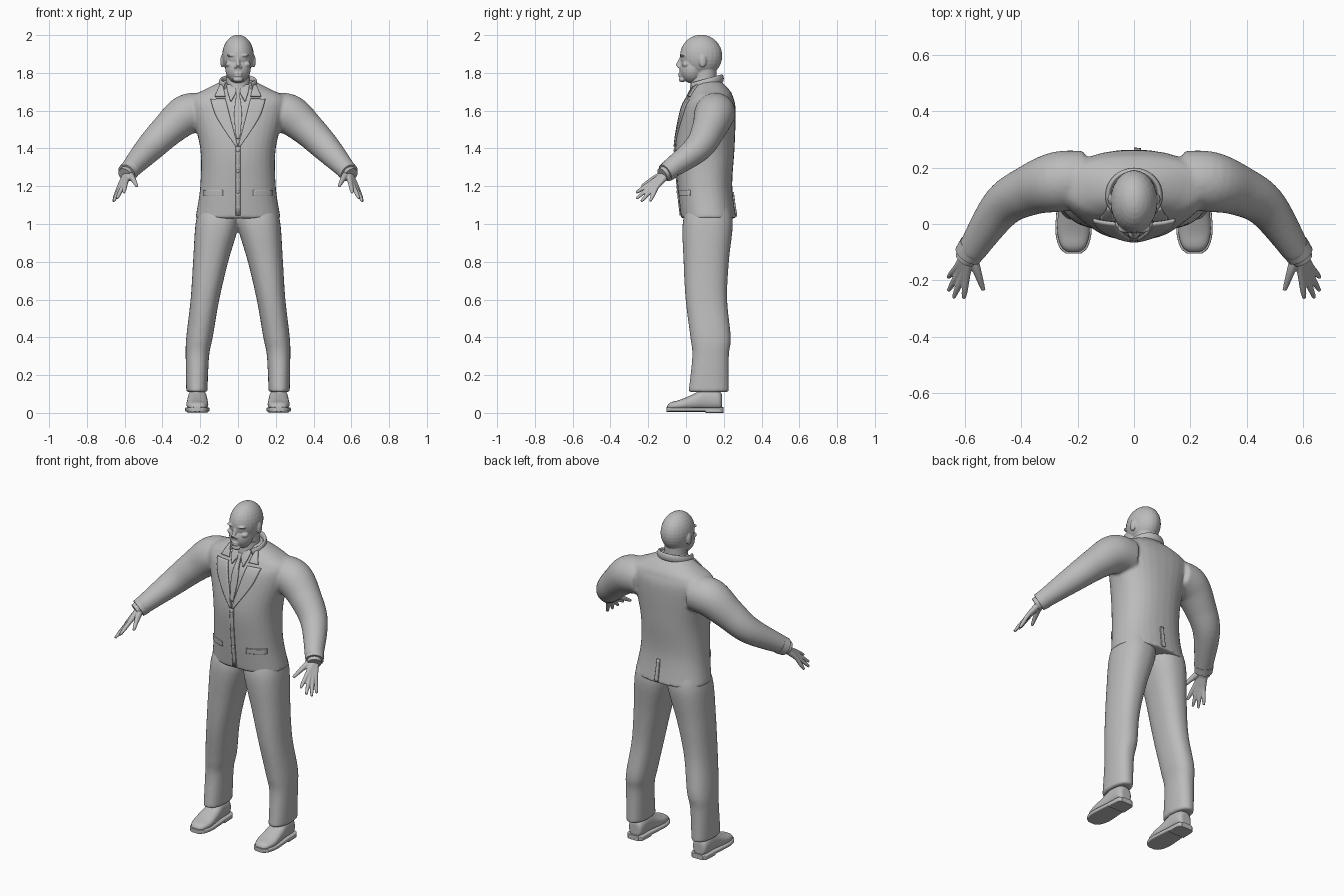
import bpy, bmesh, math
from mathutils import Matrix, Vector
from mathutils.bvhtree import BVHTree

default_cube = bpy.data.objects.get("Cube")
if default_cube:
    bpy.data.objects.remove(default_cube, do_unlink=True)

colour = (0.5, 0.5, 0.5, 1)
grey = bpy.data.materials.new("plain_grey")
grey.use_nodes = True
grey.diffuse_color = colour
grey.node_tree.nodes["Principled BSDF"].inputs["Base Color"].default_value = colour

SIDES = (1, -1)
ACROSS, DEPTH, UP = Vector((1, 0, 0)), Vector((0, 1, 0)), Vector((0, 0, 1))


# ---------- helpers ----------
def spline(rows, steps=6):
    """Resample rows of numbers along a smooth curve through them."""
    result = []
    last = len(rows) - 1
    for index in range(last):
        before, start = rows[max(index - 1, 0)], rows[index]
        end, after = rows[index + 1], rows[min(index + 2, last)]
        for step in range(steps):
            t = step / steps
            result.append([
                b + t / 2 * (c - a + t * (2 * a - 5 * b + 4 * c - d + t * (3 * (b - c) + d - a)))
                for a, b, c, d in zip(before, start, end, after)])
    return result + [list(rows[last])]


def sweep(bm, rows, second=None, power=2, side=1, count=32):
    """Skin rounded sections; each row is a centre followed by one or two radii.
    Sections span x and the second axis, or stand square to the path if none is given."""
    rows = spline(rows)
    centres = [Vector(row[:3]) for row in rows]
    rings = []
    for index, row in enumerate(rows):
        u, v = ACROSS, second
        if second is None:
            ahead = centres[min(index + 1, len(rows) - 1)]
            direction = ahead - centres[max(index - 1, 0)]
            u = direction.cross(UP).normalized()
            v = u.cross(direction).normalized()
        ring = []
        for corner in range(count):
            angle = math.tau * corner / count
            c, s = (math.copysign(abs(f) ** (2 / power), f) for f in (math.cos(angle), math.sin(angle)))
            point = centres[index] + u * row[3] * c + v * row[-1] * s
            point.x *= side
            ring.append(bm.verts.new(point))
        rings.append(ring)
    for lower, upper in zip(rings, rings[1:]):
        for k in range(count):
            bm.faces.new((lower[k - 1], lower[k], upper[k], upper[k - 1]))
    bm.faces.new(rings[0])
    bm.faces.new(rings[-1])


def ball(bm, centre, radii):
    matrix = Matrix.Translation(centre) @ Matrix.Diagonal((*radii, 1))
    bmesh.ops.create_uvsphere(bm, u_segments=24, v_segments=16, radius=1, matrix=matrix)


def finish(name, bm, voxel=None):
    """Make the object; with a voxel size its pieces melt into one smooth skin."""
    bmesh.ops.recalc_face_normals(bm, faces=bm.faces)
    mesh = bpy.data.meshes.new(name)
    bm.to_mesh(mesh)
    bm.free()
    mesh.materials.append(grey)
    part = bpy.data.objects.new(name, mesh)
    bpy.context.collection.objects.link(part)
    if voxel:
        blend = part.modifiers.new("blend", "REMESH")
        blend.mode = "VOXEL"
        blend.voxel_size = voxel
        blend.use_smooth_shade = True
        soften = part.modifiers.new("soften", "SMOOTH")
        soften.iterations = 4
    else:
        bpy.ops.object.select_all(action="DESELECT")
        part.select_set(True)
        bpy.context.view_layer.objects.active = part
        bpy.ops.object.shade_smooth_by_angle(angle=math.radians(40))
    return part


# ---------- jacket with sleeves ----------
bm = bmesh.new()
sweep(bm, [(0, .12, 1.03, .226, .146), (0, .1, 1.2, .2, .145), (0, .1, 1.4, .2, .157),
           (0, .12, 1.6, .25, .143), (0, .13, 1.67, .25, .12), (0, .13, 1.71, .18, .1),
           (0, .12, 1.76, .08, .06)], DEPTH, power=2.3)
for side in SIDES:
    sweep(bm, [(.17, .16, 1.59, .1), (.27, .15, 1.58, .107), (.37, .12, 1.5, .09),
               (.47, .06, 1.4, .075), (.58, -.1, 1.28, .05)], side=side)
jacket = finish("jacket", bm, voxel=.009)

# ---------- trousers ----------
bm = bmesh.new()
for side in SIDES:
    sweep(bm, [(.1, .12, 1.1, .1, .11), (.11, .115, 1, .115, .133), (.145, .107, .8, .093, .12),
               (.175, .108, .6, .076, .11), (.204, .13, .4, .07, .107), (.215, .13, .3, .062, .097),
               (.218, .12, .11, .056, .107)], DEPTH, power=2.3, side=side)
finish("trousers", bm, voxel=.009)

# ---------- head, face and neck ----------
bm = bmesh.new()
ball(bm, (0, .08, 1.89), (.084, .112, .112))  # skull
ball(bm, (0, .03, 1.82), (.067, .065, .075))  # jaw
ball(bm, (0, -.02, 1.765), (.027, .018, .015))  # chin
sweep(bm, [(0, .1, 1.65, .065), (0, .1, 1.83, .06)], DEPTH)
sweep(bm, [(0, -.02, 1.89, .008), (0, -.045, 1.835, .012)])
for lip in (1.785, 1.797):
    ball(bm, (0, -.029, lip), (.023, .012, .006))
for side in SIDES:
    ball(bm, (side * .012, -.035, 1.832), (.009, .011, .008))  # nostril
    ball(bm, (side * .03, -.015, 1.893), (.03, .017, .008))  # brow
    ball(bm, (side * .03, -.008, 1.87), (.014, .014, .008))  # eye
    ball(bm, (side * .045, 0, 1.845), (.022, .022, .015))  # cheek
    ball(bm, (side * .083, .088, 1.862), (.011, .02, .034))  # ear
finish("head", bm, voxel=.004)

# ---------- hands ----------
bm = bmesh.new()
wrist = Vector((.584, -.09, 1.275))
index_root, little_root = Vector((.595, -.19, 1.215)), Vector((.63, -.155, 1.195))
index_tip, little_tip = Vector((.605, -.265, 1.165)), Vector((.66, -.19, 1.12))
spread = Vector((.02, -.025, -.018))
for side in SIDES:
    for finger in range(4):
        t = finger / 3
        root = index_root.lerp(little_root, t)
        tip = index_tip.lerp(little_tip, t) + spread * math.sin(math.pi * t)
        sweep(bm, [(*wrist, .022), (*wrist.lerp(root, .5), .017), (*root, .0125),
                   (*root.lerp(tip, .6), .011), (*tip, .007)], side=side)
    sweep(bm, [(*wrist, .022), (.56, -.16, 1.245, .016), (.535, -.235, 1.2, .008)], side=side)
finish("hands", bm, voxel=.004)

# ---------- sleeve hems and shirt cuffs ----------
bm = bmesh.new()
hem_start, hem_end = Vector((.57, -.08, 1.29)), Vector((.59, -.11, 1.27))
for side in SIDES:
    sweep(bm, [(*hem_start, .053), (*hem_end, .05)], side=side)
    sweep(bm, [(*hem_start, .042), (*hem_start.lerp(hem_end, 1.5), .038)], side=side)
finish("cuffs", bm)

# ---------- shoes: each outline row is y, half width and top of the upper ----------
outline = [(-.1, .022, .04), (-.08, .044, .056), (-.03, .058, .07), (.04, .055, .1),
           (.1, .05, .13), (.17, .046, .12), (.19, .03, .1)]
middle, welt = .215, .03
uppers, soles = bmesh.new(), bmesh.new()
for side in SIDES:
    sweep(uppers, [(middle, y, (top + welt / 2) / 2, width, (top - welt / 2) / 2)
                   for y, width, top in outline], UP, power=2.4, side=side)
    tread = [(middle, y * 1.04, welt * .6, width + .006, welt * .4) for y, width, top in outline]
    sweep(soles, tread, UP, power=6, side=side)
    heel = [(middle, y, welt / 3, width, welt / 3) for x, y, z, width, height in tread[-3:]]
    sweep(soles, heel, UP, power=8, side=side)
finish("shoe_uppers", uppers, voxel=.006)
finish("shoe_soles", soles)

# ---------- collars around the neck ----------
bm = bmesh.new()
sweep(bm, [(0, .1, 1.7, .072, .08), (0, .095, 1.776, .062, .068)], DEPTH)
finish("shirt_collar", bm)

bm = bmesh.new()
path = []
for step in range(9):
    angle = math.radians(-45 + step * 270 / 8)
    rise = math.sin(angle)
    path.append((.092 * math.cos(angle), .1 + .09 * rise, 1.745 + .025 * rise, .01, .022))
sweep(bm, path)
finish("jacket_collar", bm)

# ---------- cloth plates that follow the jacket ----------
bpy.context.view_layer.update()
cloth = BVHTree.FromObject(jacket, bpy.context.evaluated_depsgraph_get())


def plate(name, rows, thickness=.012, sides=(1,), facing=-1, columns=8):
    """Panel laid on the jacket; each row is its inner x, outer x and height."""
    bm = bmesh.new()
    for side in sides:
        grid = []
        for inner, outer, z in spline(rows):
            line = []
            for column in range(columns + 1):
                x = side * (inner + (outer - inner) * column / columns)
                hit = cloth.ray_cast(Vector((x, facing, z)), DEPTH * -facing)[0]
                hit = hit or cloth.find_nearest(Vector((x, 0, z)))[0]
                line.append(bm.verts.new((x, hit.y + facing * thickness / 3, z)))
            grid.append(line)
        for upper, lower in zip(grid, grid[1:]):
            for k in range(columns):
                bm.faces.new((upper[k], upper[k + 1], lower[k + 1], lower[k]))
    panel = finish(name, bm).modifiers.new("thickness", "SOLIDIFY")
    panel.thickness = thickness
    panel.offset = 0


plate("lapels", [(.065, .145, 1.66), (.04, .11, 1.56), (0, .012, 1.41)], sides=SIDES)
plate("collar_leaves", [(.08, .095, 1.735), (.066, .122, 1.675)], sides=SIDES)
plate("shirt_collar_points", [(.02, .06, 1.735), (.01, .055, 1.7), (.035, .04, 1.65)], sides=SIDES)
plate("tie", [(-.015, .015, 1.71), (-.01, .01, 1.68), (-.02, .02, 1.58), (-.01, .01, 1.45)])
plate("front_overlap", [(-.012, .012, 1.42), (-.012, .012, 1.045)], thickness=.007)
plate("pocket_flaps", [(.08, .18, 1.18), (.08, .18, 1.15)], thickness=.008, sides=SIDES)
plate("back_vent", [(0, .02, 1.17), (0, .025, 1.04)], thickness=.009, facing=1)

# buttons down the front
bm = bmesh.new()
for button in range(3):
    z = 1.17 + button * .11
    surface = cloth.ray_cast(Vector((0, -1, z)), DEPTH)[0]
    ball(bm, surface - DEPTH * .004, (.009, .005, .009))
finish("buttons", bm)
